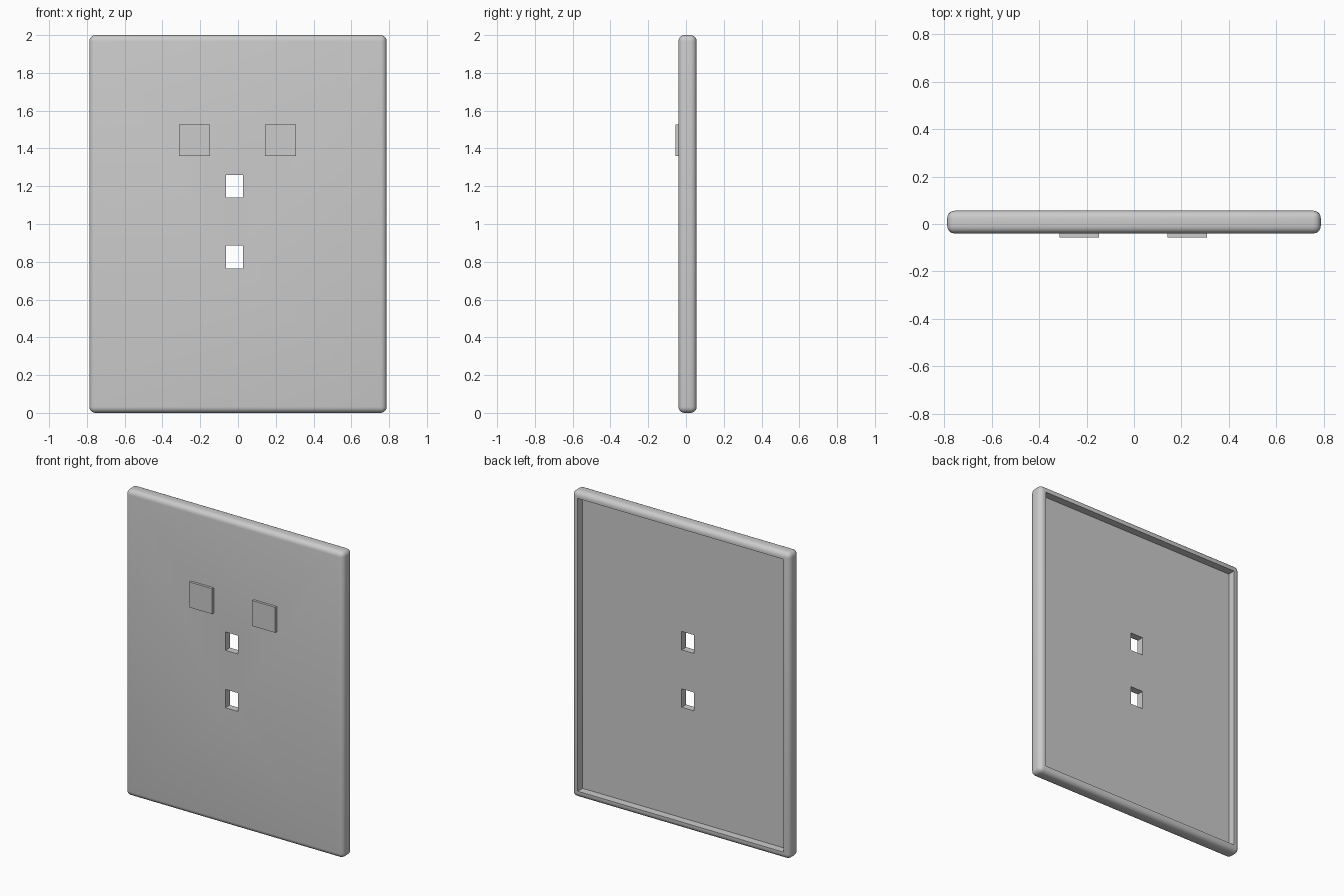
import bpy
import bmesh
import math
from mathutils import Vector

cube = bpy.data.objects.get("Cube")
if cube:
    bpy.data.objects.remove(cube, do_unlink=True)

# Single flat grey
grey = bpy.data.materials.new("plain_grey")
grey.use_nodes = True
colour = (0.6, 0.6, 0.6, 1)
grey.diffuse_color = colour
grey.node_tree.nodes["Principled BSDF"].inputs["Base Color"].default_value = colour


def box(name, low, high, radius=0):
    """Axis-aligned box between two corners, optionally with rounded edges."""
    low, high = Vector(low), Vector(high)
    bm = bmesh.new()
    bmesh.ops.create_cube(bm, size=1)
    bmesh.ops.scale(bm, vec=high - low, verts=bm.verts)
    bmesh.ops.translate(bm, vec=(low + high) / 2, verts=bm.verts)
    if radius:
        bmesh.ops.bevel(bm, geom=bm.edges[:], offset=radius, segments=5,
                        profile=0.5, affect='EDGES')
    mesh = bpy.data.meshes.new(name)
    bm.to_mesh(mesh)
    bm.free()
    mesh.materials.append(grey)
    obj = bpy.data.objects.new(name, mesh)
    bpy.context.collection.objects.link(obj)
    return obj


def cut(target, cutter):
    """Subtract a cutter and hide it."""
    mod = target.modifiers.new(cutter.name, 'BOOLEAN')
    mod.operation = 'DIFFERENCE'
    mod.solver = 'EXACT'
    mod.object = cutter
    bpy.context.view_layer.objects.active = target
    bpy.ops.object.modifier_apply(modifier=mod.name)
    bpy.data.objects.remove(cutter, do_unlink=True)


# Rounded panel, hollow at the back
half, front, back, rim = 0.787, -0.04, 0.056, 0.044
panel = box("panel", (-half, front, 0), (half, back, 2), 0.032)
cut(panel, box("recess_cutter", (rim - half, 0.006, rim),
               (half - rim, 0.2, 2 - rim)))

# Two rectangular openings
for z in (0.765, 1.14):
    cut(panel, box("opening_cutter", (-0.063, -0.2, z), (0.027, 0.2, z + 0.12)))

bpy.ops.object.select_all(action='DESELECT')
panel.select_set(True)
bpy.context.view_layer.objects.active = panel
bpy.ops.object.shade_smooth_by_angle(angle=math.radians(35))

# Raised square pads on the front
for side, x in (("right", -0.23), ("left", 0.225)):
    box(side + "_pad", (x - 0.083, -0.056, 1.36), (x + 0.083, front + 0.002, 1.526))
